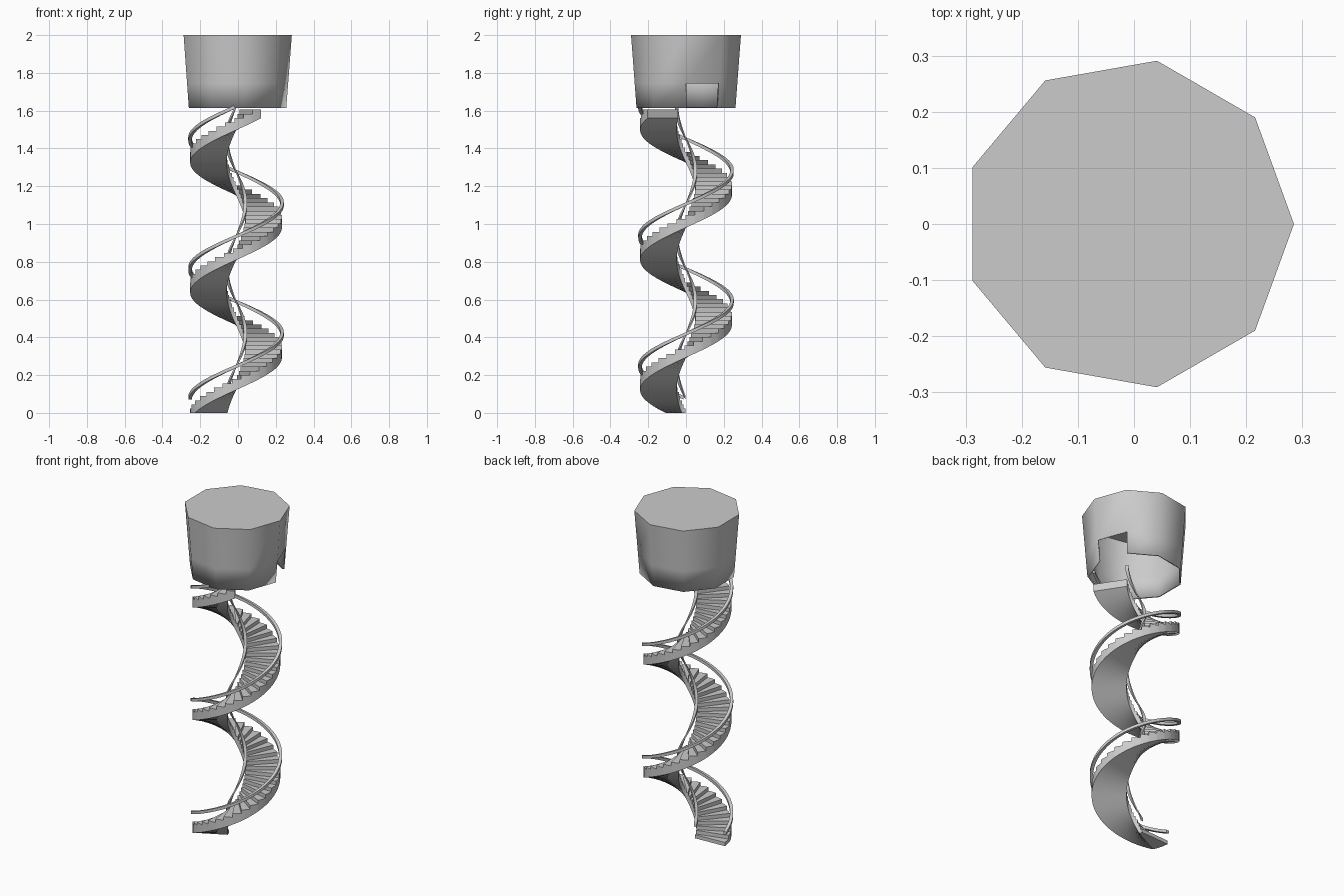
import bpy, bmesh, math
from math import sin, cos, radians

if "Cube" in bpy.data.objects:
    bpy.data.objects.remove(bpy.data.objects["Cube"])

CX = -0.0104                       # axis of the spiral and the cabin
START, END = radians(183), radians(183 + 840)
STEPS, HEIGHT = 72, 1.605
R_IN, R_OUT, THICK = 0.05, 0.243, 0.045


def polar(r, a, z):
    return (CX + r * cos(a), r * sin(a), z)


def finish(name, bm, angle):
    bmesh.ops.remove_doubles(bm, verts=bm.verts, dist=1e-5)
    bmesh.ops.recalc_face_normals(bm, faces=bm.faces)
    me = bpy.data.meshes.new(name)
    bm.to_mesh(me)
    bm.free()
    ob = bpy.data.objects.new(name, me)
    bpy.context.collection.objects.link(ob)
    bpy.ops.object.select_all(action='DESELECT')
    bpy.context.view_layer.objects.active = ob
    ob.select_set(True)
    bpy.ops.object.shade_smooth_by_angle(angle=radians(angle))
    return ob


def quad(bm, *pts):
    bm.faces.new([bm.verts.new(p) for p in pts])


# Spiral flight: stepped top, smooth helical underside
bm = bmesh.new()
rise = HEIGHT / STEPS
da = (END - START) / STEPS
for i in range(STEPS):
    top = (i + 1) * rise
    quad(bm, *[polar(r, START + i * da, z) for r, z in
               ((R_IN, i * rise), (R_OUT, i * rise), (R_OUT, top), (R_IN, top))])
    for h in range(2):
        s0, s1 = i + h / 2, i + (h + 1) / 2
        a0, a1 = START + s0 * da, START + s1 * da
        b0, b1 = max(0, s0 * rise - THICK), max(0, s1 * rise - THICK)
        quad(bm, polar(R_IN, a0, top), polar(R_OUT, a0, top),
             polar(R_OUT, a1, top), polar(R_IN, a1, top))
        quad(bm, polar(R_IN, a0, b0), polar(R_OUT, a0, b0),
             polar(R_OUT, a1, b1), polar(R_IN, a1, b1))
        for r in (R_IN, R_OUT):
            quad(bm, polar(r, a0, b0), polar(r, a1, b1),
                 polar(r, a1, top), polar(r, a0, top))
quad(bm, *[polar(r, END, z) for r, z in
           ((R_IN, HEIGHT - THICK), (R_OUT, HEIGHT - THICK),
            (R_OUT, HEIGHT), (R_IN, HEIGHT))])
finish("spiral_stairs", bm, 30)


# Handrails: rectangular section swept along the helix
def handrail(name, radius, half=0.009):
    bm = bmesh.new()
    n = 144
    section = [(-half, -half), (half, -half), (half, half), (-half, half)]
    rings = []
    for k in range(n + 1):
        t = k / n
        a = START + t * (END - START)
        z = 0.08 + HEIGHT * t
        rings.append([bm.verts.new(polar(radius + u, a, z + v)) for u, v in section])
    for p, q in zip(rings, rings[1:]):
        for j in range(4):
            bm.faces.new((p[j], p[(j + 1) % 4], q[(j + 1) % 4], q[j]))
    bm.faces.new(rings[0])
    bm.faces.new(rings[-1])
    finish(name, bm, 30)


handrail("outer_handrail", 0.244)
handrail("inner_handrail", 0.050)

# Cabin: nine-sided thin shell, open below, with a doorway filling one side
Z0, Z1, DOOR = 1.615, 2.0, 1.745
R0, R1, SIDES = 0.266, 0.2954, 9
bm = bmesh.new()
levels = (Z0, DOOR, Z1)
rings = []
for z in levels:
    r = R0 + (R1 - R0) * (z - Z0) / (Z1 - Z0)
    rings.append([bm.verts.new(polar(r, math.tau * k / SIDES, z)) for k in range(SIDES)])
for lv in range(2):
    for k in range(SIDES):
        if lv == 0 and k == 0:
            continue               # doorway
        m = (k + 1) % SIDES
        bm.faces.new((rings[lv][k], rings[lv][m], rings[lv + 1][m], rings[lv + 1][k]))
bm.faces.new(rings[2])
cabin = finish("cabin", bm, 45)
shell = cabin.modifiers.new("wall_thickness", 'SOLIDIFY')
shell.thickness = 0.01
shell.offset = -1
shell.use_even_offset = True
